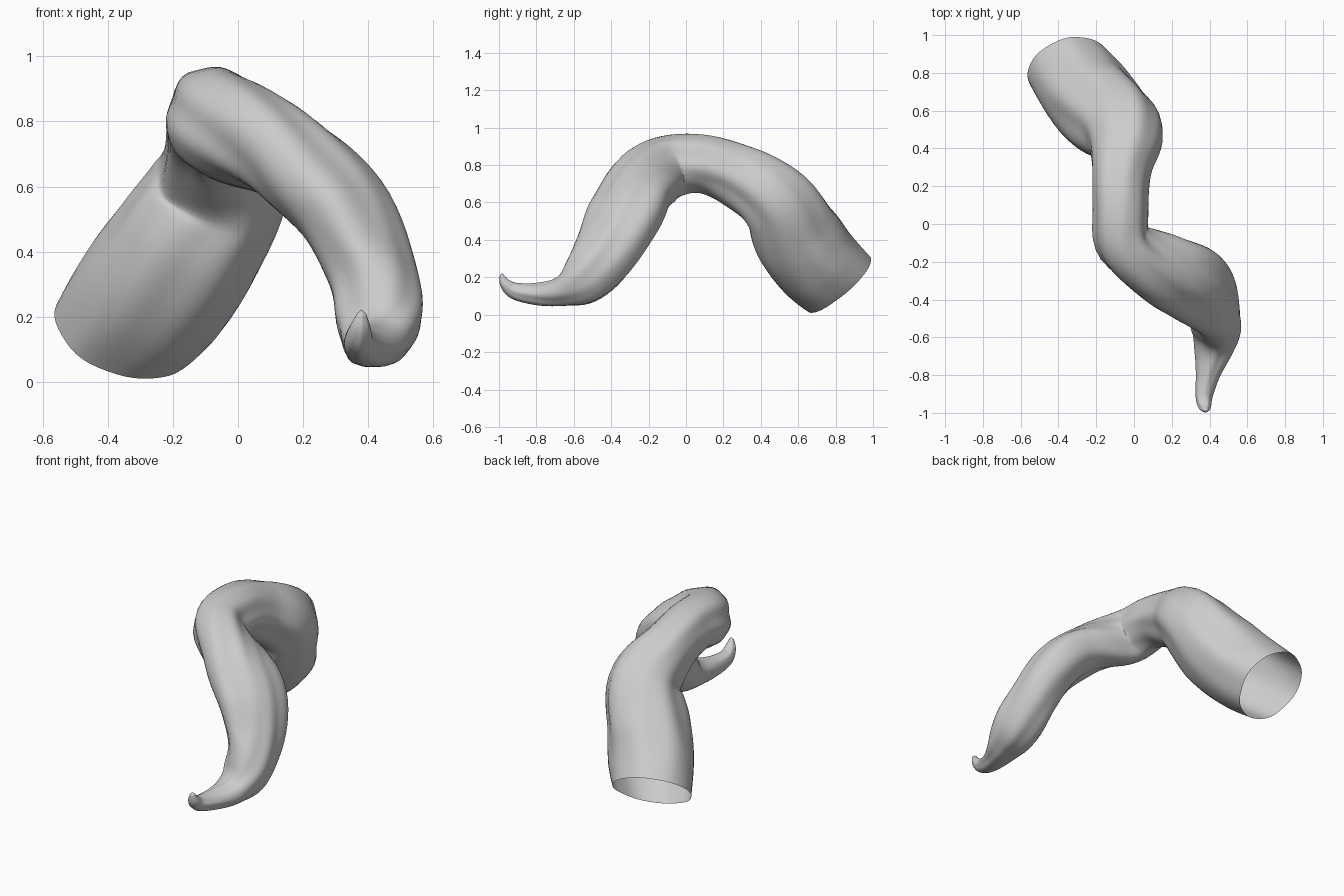
import bpy, bmesh, math
from mathutils import Vector

if "Cube" in bpy.data.objects:
    bpy.data.objects.remove(bpy.data.objects["Cube"])

# stations: x, y, z of the centre, wide radius, narrow radius, ellipse turn (degrees)
ST = [
    (-.345, .82, .16, .225, .22, 0),
    (-.25, .69, .285, .24, .235, 0),
    (-.15, .585, .43, .23, .235, 0),
    (-.05, .48, .61, .205, .20, 0),
    (-.07, .28, .745, .17, .155, 90),
    (-.075, .08, .81, .155, .145, 90),
    (-.05, -.11, .785, .17, .145, 90),
    (.15, -.24, .69, .195, .14, 120),
    (.32, -.32, .535, .21, .14, 120),
    (.41, -.42, .34, .175, .135, 110),
    (.435, -.54, .19, .14, .13, 60),
    (.42, -.66, .125, .105, .08, 10),
    (.39, -.79, .11, .065, .06, 0),
    (.37, -.91, .125, .045, .045, 0),
    (.375, -.965, .165, .033, .03, 0),
    (.38, -.985, .21, .014, .012, 0),
]
SIDES, STEPS = 48, 6


def spline(i, t):
    """Catmull-Rom blend of every station value."""
    n = len(ST)
    p = [ST[min(max(i + k, 0), n - 1)] for k in (-1, 0, 1, 2)]
    return [.5 * (2*b + (c - a)*t + (2*a - 5*b + 4*c - d)*t*t + (3*b - a - 3*c + d)*t**3)
            for a, b, c, d in zip(*p)]


rows = [spline(i, s / STEPS) for i in range(len(ST) - 1) for s in range(STEPS)]
rows.append(list(ST[-1]))
centres = [Vector(r[:3]) for r in rows]

# tapering limb: rings swept along the bent centre line, open at the wide end
bm = bmesh.new()
rings = []
rim_dir = Vector((.25, -.63, .73)).normalized()
for k, r in enumerate(rows):
    tan = (centres[min(k + 2, len(rows) - 1)] - centres[max(k - 2, 0)]).normalized()
    tan = rim_dir.lerp(tan, min(1, k / 6)).normalized()
    u = Vector((1, 0, 0))
    u = (u - tan * u.dot(tan)).normalized()
    v = tan.cross(u)
    f = k / (len(rows) - 1)
    ring = []
    for j in range(SIDES):
        a = 2 * math.pi * j / SIDES
        e = a - math.radians(r[5])
        rad = r[3] * r[4] / math.hypot(r[4] * math.cos(e), r[3] * math.sin(e))
        # shallow muscle-like ridges running lengthwise
        ridge = .028 * math.sin(5 * a + 9 * f) + .018 * math.sin(8 * a - 14 * f + 1)
        ridge += .015 * math.sin(3 * a + 25 * f)
        rad *= 1 + ridge * min(1, .35 + 5 * f)
        ring.append(bm.verts.new(centres[k] + (u * math.cos(a) + v * math.sin(a)) * rad))
    rings.append(ring)
for r0, r1 in zip(rings, rings[1:]):
    for j in range(SIDES):
        n = (j + 1) % SIDES
        bm.faces.new((r0[j], r0[n], r1[n], r1[j]))

# rounded closed tip
tip = bm.verts.new(centres[-1] + Vector((0, 0, .012)))
for j in range(SIDES):
    bm.faces.new((rings[-1][j], rings[-1][(j + 1) % SIDES], tip))

me = bpy.data.meshes.new("curved_limb")
bm.to_mesh(me)
bm.free()
limb = bpy.data.objects.new("curved_limb", me)
bpy.context.collection.objects.link(limb)
for p in me.polygons:
    p.use_smooth = True
